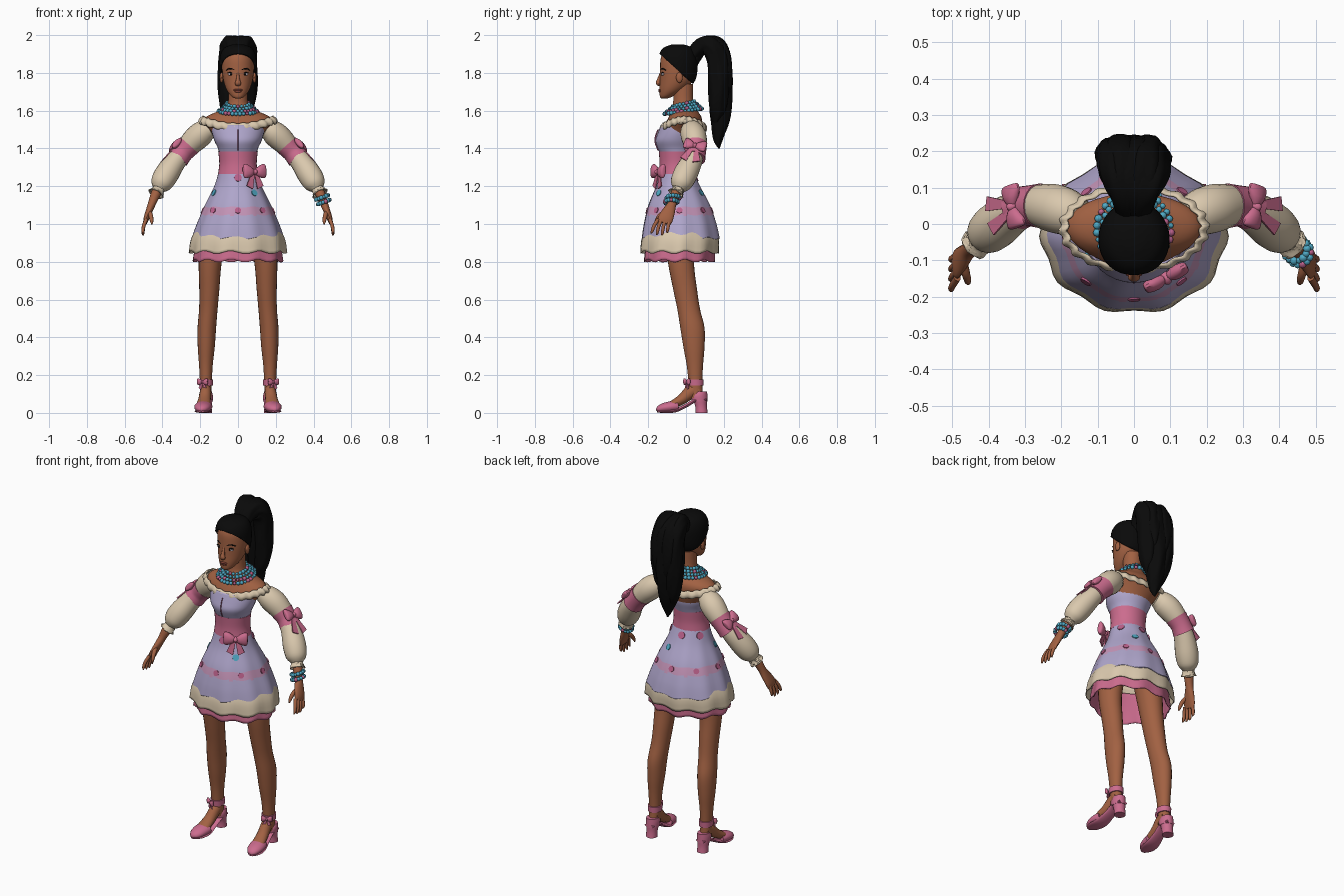
import bpy, bmesh, math, random
from mathutils import Vector, Matrix
from math import sin, cos, pi, tau

random.seed(4)
old = bpy.data.objects.get("Cube")
if old:
    bpy.data.objects.remove(old)
made = []


def material(name, *rgb):
    m = bpy.data.materials.new(name)
    m.use_nodes = True
    m.diffuse_color = (*rgb, 1)
    m.node_tree.nodes["Principled BSDF"].inputs["Base Color"].default_value = (*rgb, 1)
    return m


skin = material("warm_brown_skin", .36, .12, .055)
black = material("black_hair", .003, .003, .003)
lavender = material("lavender_cloth", .43, .38, .60)
pink = material("pink_cloth", .60, .15, .27)
beige = material("cream_cloth", .70, .58, .42)
pale = material("pale_pink_pattern", .56, .30, .48)
cyan = material("cyan_beads", .08, .40, .56)
rose = material("rose_spots", .50, .12, .26)
white = material("eye_white", .55, .48, .52)
lip = material("lip_brown", .25, .06, .04)


def surface(name, f, nu, nv, mat, caps=True, thick=0, m=None):
    """Closed-around sheet f(u, v) with optional end caps and thickness."""
    bm = bmesh.new()
    m = m or Matrix()
    rows = [[bm.verts.new(m @ Vector(f(i / nu, j / nv))) for i in range(nu)] for j in range(nv + 1)]
    for a, b in zip(rows, rows[1:]):
        for i in range(nu):
            k = (i + 1) % nu
            bm.faces.new((a[i], a[k], b[k], b[i]))
    if caps:
        bm.faces.new(rows[0][::-1])
        bm.faces.new(rows[-1])
    bmesh.ops.recalc_face_normals(bm, faces=bm.faces)
    me = bpy.data.meshes.new(name)
    bm.to_mesh(me)
    bm.free()
    ob = bpy.data.objects.new(name, me)
    bpy.context.collection.objects.link(ob)
    me.materials.append(mat)
    if thick:
        s = ob.modifiers.new("thickness", "SOLIDIFY")
        s.thickness = thick
    made.append(ob)
    return ob


def blend(pts, v):
    """Smooth curve through tuples."""
    n = len(pts) - 1
    t = min(v * n, n - 1e-6)
    i = int(t)
    t -= i
    q = [pts[max(0, min(n, i + k))] for k in (-1, 0, 1, 2)]
    return [b + .5 * t * (c - a + t * (2 * a - 5 * b + 4 * c - d + t * (3 * (b - c) + d - a)))
            for a, b, c, d in zip(*q)]


def ring_shape(rings, folds=0, depth=0, wave=0):
    def f(u, v):
        z, x, y, rx, ry = blend(rings, v)
        a = tau * u
        k = 1 + depth * v * cos(folds * a)
        return x + rx * k * cos(a), y + ry * k * sin(a), z + wave * v * sin(folds * a)
    return f


def loft(name, rings, mat, nu=24, **kw):
    return surface(name, ring_shape(rings), nu, 4 * (len(rings) - 1), mat, **kw)


def tube(name, pts, mat, nu=16, ref=(0, 1, 0), bumps=0, steps=4, **kw):
    """Points are x, y, z, radius, radius along ref."""
    def f(u, v):
        c = blend(pts, v)
        t = Vector(blend(pts, min(1, v + .01))[:3]) - Vector(blend(pts, max(0, v - .01))[:3])
        s = t.cross(Vector(ref)).normalized()
        w = s.cross(t).normalized()
        a = tau * u
        k = 1 + bumps * sin(5 * a + 9 * v) * sin(14 * v + 2 * cos(a))
        return Vector(c[:3]) + s * c[3] * k * cos(a) + w * c[4] * k * sin(a)
    return surface(name, f, nu, steps * (len(pts) - 1), mat, **kw)


def ball(name, loc, r, mat, nu=14, nv=8):
    def f(u, v):
        h = pi * (.02 + .96 * v)
        return [c + k * e for c, k, e in
                zip(loc, r, (sin(h) * cos(tau * u), sin(h) * sin(tau * u), -cos(h)))]
    return surface(name, f, nu, nv, mat)


def bow(name, loc, out, up, s, tail=1, wide=1):
    out, up = Vector(out).normalized(), Vector(up)
    side = up.cross(out).normalized()
    up = out.cross(side)
    m = Matrix((side, out, up)).transposed().to_4x4()
    m = Matrix.Translation(loc) @ m @ Matrix.Scale(s, 4)
    loop = [(.05, .2, .15), (.4, .45, .3), (.8, .6, .28), (1, .52, .2), (1.04, .3, .06)]
    for d in (1, -1):
        def f(u, v):
            x, h, w = blend(loop, v)
            return d * x, w * cos(tau * u), h * sin(tau * u) + .1 * x
        surface(name + "_loop", f, 14, 10, pink, m=m)

        def g(u, v):
            a = tau * (u + .125)
            return (d * (.1 + .4 * v * wide) + (.2 + .2 * v * wide) * cos(a),
                    .07 * sin(a) - .05, -1.5 * v * tail + .2 * v * d * cos(a))
        surface(name + "_tail", g, 4, 3, pink, m=m)
    surface(name + "_knot", lambda u, v: (.24 * sin(pi * (.1 + .8 * v)) * cos(tau * u),
            .32 * sin(pi * (.1 + .8 * v)) * sin(tau * u), .5 * v - .25), 12, 6, pink, m=m)


# head, neck and shoulders
head = [(1.664, 0, -.115, .012, .015), (1.675, 0, -.105, .034, .033), (1.71, 0, -.075, .06, .065),
        (1.76, 0, -.05, .077, .088), (1.82, 0, -.043, .084, .094), (1.88, 0, -.043, .08, .09),
        (1.92, 0, -.043, .058, .065), (1.938, 0, -.043, .015, .018)]
loft("head", head, skin, 32)
loft("neck_and_shoulders", [(1.44, 0, -.03, .11, .09), (1.5, 0, -.02, .15, .1), (1.54, 0, -.01, .185, .095),
     (1.57, 0, -.005, .165, .085), (1.6, 0, -.01, .1, .07), (1.63, 0, -.013, .06, .058),
     (1.66, 0, -.015, .051, .052), (1.74, 0, -.015, .05, .052)], skin, 32)
tube("nose", [(0, -.132, 1.8, .006, .006), (0, -.143, 1.765, .01, .01), (0, -.147, 1.745, .012, .017),
              (0, -.138, 1.735, .006, .012)], skin, 12, (1, 0, 0))
ball("upper_lip", (0, -.137, 1.71), (.024, .01, .006), lip)
ball("lower_lip", (0, -.136, 1.702), (.02, .01, .007), lip)
for s in (1, -1):
    ball("eye", (s * .036, -.121, 1.793), (.017, .009, .008), white)
    ball("iris", (s * .036, -.126, 1.793), (.007, .006, .007), black)
    ball("eyelash", (s * .037, -.122, 1.801), (.019, .009, .003), black)
    tube("eyebrow", [(s * .016, -.131, 1.815, .003, .004), (s * .04, -.125, 1.823, .004, .004),
                     (s * .062, -.107, 1.815, .002, .003)], black, 8)
    ball("ear", (s * .087, -.035, 1.775), (.01, .018, .028), skin)

# swept back hair and ponytail
cap = loft("hair_cap", [(z + .013 * (z > 1.8), x, y, a + .014, b + .011) for z, x, y, a, b in head],
           black, 32, thick=.008)
bm = bmesh.new()
bm.from_mesh(cap.data)
bmesh.ops.bisect_plane(bm, geom=bm.verts[:] + bm.edges[:] + bm.faces[:], dist=1e-5,
                       plane_co=(0, 0, 1.775), plane_no=(0, .9, 1), clear_inner=True)
bm.to_mesh(cap.data)
bm.free()
locks = [(0, 0, 1.4, .062, .06), (.042, -.012, 1.5, .055, .05), (-.045, 0, 1.44, .055, .05),
         (.03, .012, 1.62, .05, .045), (-.03, .014, 1.57, .05, .045)]
for x, y, tip, r, w in locks:
    h = 1.9 - tip
    tube("ponytail_lock", [(x * .3, .02, 1.87, .03, .03), (x * .6, .08, 1.94, .045, .04),
         (x, .14 + y, 1.94, .055, w), (x * 1.2, .175 + y, 1.88, r, w), (x * 1.25, .185 + y, 1.9 - h * .4, r, w),
         (x, .18 + y, 1.9 - h * .7, r * .8, w * .85), (x * .6, .17 + y, tip + .05, r * .4, w * .5),
         (x * .5, .175 + y, tip, .004, .004)], black, 28, (1, 0, 0), bumps=.09, steps=5)
tube("hair_tie", [(0, .03, 1.87, .042, .045), (0, .065, 1.925, .042, .045)], black, 16, (1, 0, 0))

# bodice and belt
loft("bodice", [(1.36, 0, -.047, .097, .084), (1.4, 0, -.05, .106, .1), (1.44, 0, -.05, .125, .112),
     (1.48, 0, -.042, .137, .108), (1.525, 0, -.025, .145, .108)], lavender, 32, caps=False, thick=.004)
loft("belt", [(1.265, 0, -.05, .106, .094), (1.32, 0, -.05, .099, .09), (1.385, 0, -.05, .105, .094)],
     pink, 32)
surface("bodice_seam", lambda u, v: (.002 * cos(tau * u), -.147 - .016 * sin(pi * v) + .004 * sin(tau * u),
        1.39 + .11 * v), 4, 8, rose)


def neckline(u, v):
    a = tau * u
    r = 1 + .07 * sin(pi * v) - .06 * v + (.03 - .01 * v) * sin(22 * a)
    return (.197 * r * cos(a), -.012 + .117 * r * sin(a),
            1.492 + .042 * v + .037 * cos(a) ** 2 + .003 * cos(22 * a))


surface("neckline_ruffle", neckline, 132, 5, beige, caps=False, thick=.006)

# layered skirt
skirt = ring_shape([(1.285, 0, -.05, .1, .088), (1.2, 0, -.042, .125, .117), (1.1, 0, -.036, .173, .164),
                    (1.0, 0, -.031, .215, .194), (.925, 0, -.028, .24, .208)], 10, .022, .006)
ob = surface("skirt", skirt, 60, 40, lavender, caps=False, thick=.004)
ob.data.materials.append(pale)
for p in ob.data.polygons:
    p.material_index = int(1.045 < p.center.z < 1.092)
tiers = (("cream_tier", beige, .85, .02), ("pink_tier", pink, .805, 0))
for name, mat, z, grow in tiers:
    f = ring_shape([(z + .17, 0, -.03, .19, .165), (z + .08, 0, -.03, .222 + grow, .185 + grow),
                    (z, 0, -.034, .234 + grow, .19 + grow)], 10, .028, .008)
    surface(name, f, 60, 8, mat, caps=False, thick=.005)


def spot(angle, z, r, mat):
    u = angle / 360
    v = min((k / 200 for k in range(200)), key=lambda t: abs(skirt(u, t)[2] - z))
    p = Vector(skirt(u, v))
    n = (Vector(skirt(u + .01, v)) - p).cross(p - Vector(skirt(u, v + .01))).normalized()
    m = Matrix.Translation(p) @ n.to_track_quat("Z", "Y").to_matrix().to_4x4()
    surface("skirt_spot", lambda a, t: (r * cos(tau * a), r * sin(tau * a), .008 * t - .004), 16, 1, mat, m=m)


for k in range(8):
    spot(270 + 45 * k, 1.072, .016, rose)
for a in (30, 95, 150, 270):
    spot(a, 1.245, .02, rose)
for a in (65, 205, 308):
    spot(a, 1.165, .018, cyan)
bow("waist_bow", (.088, -.148, 1.275), (.45, -.85, .1), (0, 0, 1), .064, .85)

# legs, shoes, arms and sleeves
for s in (1, -1):
    loft("leg", [(z, s * x, y, rx, ry) for z, x, y, rx, ry in (
        (1.0, .125, -.035, .075, .085), (.8, .147, -.027, .061, .069), (.65, .152, -.004, .053, .063),
        (.55, .157, .014, .049, .06), (.45, .165, .034, .049, .064), (.35, .168, .042, .045, .056),
        (.25, .17, .047, .036, .043), (.15, .17, .05, .031, .036), (.08, .17, .055, .03, .038))], skin)
    tube("foot", [(s * .17, .07, .12, .03, .028), (s * .171, .03, .115, .036, .03),
                  (s * .177, -.02, .073, .028, .033), (s * .184, -.08, .04, .02, .037),
                  (s * .188, -.12, .03, .012, .02)], skin, 16, (1, 0, 0))
    tube("shoe_toe", [(s * .178, -.05, .035, .03, .044), (s * .185, -.08, .032, .03, .046),
                      (s * .19, -.12, .026, .025, .04), (s * .194, -.147, .018, .016, .024),
                      (s * .195, -.157, .014, .004, .006)], pink, 20, (1, 0, 0))
    tube("shoe_sole", [(s * .17, .11, .07, .008, .028), (s * .17, .05, .066, .01, .034),
                       (s * .175, 0, .038, .01, .035), (s * .182, -.06, .012, .01, .043),
                       (s * .19, -.12, .009, .009, .04), (s * .194, -.152, .009, .007, .016)],
         pink, 16, (1, 0, 0))
    loft("shoe_back", [(.06, s * .17, .072, .036, .042), (.09, s * .17, .07, .037, .043),
                       (.112, s * .17, .078, .032, .034)], pink)
    loft("shoe_heel", [(0, s * .17, .083, .032, .032), (.035, s * .17, .08, .031, .031),
                       (.075, s * .17, .074, .036, .038)], pink)
    loft("ankle_strap", [(.145, s * .17, .051, .037, .042), (.178, s * .17, .05, .039, .044)], pink)
    bow("ankle_bow", (s * .188, .004, .163), (s * .45, -.85, 0), (0, 0, 1), .03, .8)

    def arm(name, pts, mat, nu=20, **kw):
        return tube(name, [(s * p[0], *p[1:], p[-1]) if len(p) == 4 else (s * p[0], *p[1:])
                           for p in pts], mat, nu, **kw)

    arm("upper_sleeve", [(.14, .02, 1.505, .045), (.175, .03, 1.49, .062), (.215, .042, 1.46, .067),
                         (.255, .05, 1.42, .06), (.28, .05, 1.39, .05)], beige)
    arm("sleeve_band", [(.258, .05, 1.418, .062), (.29, .05, 1.382, .056), (.318, .043, 1.348, .06)], pink)
    arm("lower_sleeve", [(.3, .045, 1.37, .05), (.34, .025, 1.32, .058), (.38, -.005, 1.26, .064),
                         (.408, -.028, 1.212, .056), (.422, -.04, 1.185, .032)], beige)
    arm("cuff_ruffle", [(.419, -.038, 1.192, .03), (.426, -.046, 1.175, .034),
                        (.434, -.054, 1.16, .043)], beige, thick=.004, caps=False, bumps=.12)
    arm("forearm", [(.41, -.03, 1.21, .028), (.435, -.055, 1.16, .026), (.455, -.073, 1.11, .021, .023),
                    (.47, -.09, 1.07, .018, .033), (.485, -.108, 1.03, .015, .04),
                    (.492, -.117, 1.005, .01, .036)], skin)
    for k in range(4):
        y, drop = -.088 - .02 * k, (.0, .012, .01, .002)[k]
        arm("finger", [(.486, y, 1.025, .01), (.499, y - .006 - .005 * k, .99, .0095),
                       (.503, y - .01 - .007 * k, .965 - drop, .008),
                       (.5, y - .012 - .008 * k, .952 - drop, .003)], skin, 10)
    arm("thumb", [(.472, -.105, 1.065, .013), (.462, -.138, 1.045, .012), (.457, -.158, 1.015, .009),
                  (.456, -.164, .998, .003)], skin, 10)
    bow("sleeve_bow", (s * .335, .047, 1.415), (s * .75, 0, .66), (s * -.6, .25, .75), .058, 1.2, 1.3)

# beaded necklace and bracelet
for row in range(4):
    count = 20 + 4 * row
    for k in range(count):
        a = tau * (k + .5 * row) / count
        r = .06 + .014 * row
        p = (r * cos(a), -.014 + r * .98 * sin(a), 1.636 - .013 * row + .014 * sin(a))
        ball("necklace_bead", p, [random.uniform(.008, .012)] * 3, random.choice((cyan, cyan, cyan, rose)), 8, 5)
for k in range(30):
    a = tau * k / 15
    low = k // 15
    p = (.444 + .01 * low + .032 * cos(a), -.068 - .01 * low + .034 * sin(a), 1.14 - .024 * low + .012 * cos(a))
    ball("bracelet_bead", p, [random.uniform(.009, .013)] * 3, random.choice((cyan, cyan, rose)), 8, 5)

# smooth shading with crisp edges
bpy.ops.object.select_all(action="DESELECT")
for ob in made:
    ob.select_set(True)
bpy.context.view_layer.objects.active = made[0]
bpy.ops.object.shade_smooth_by_angle(angle=math.radians(40))
